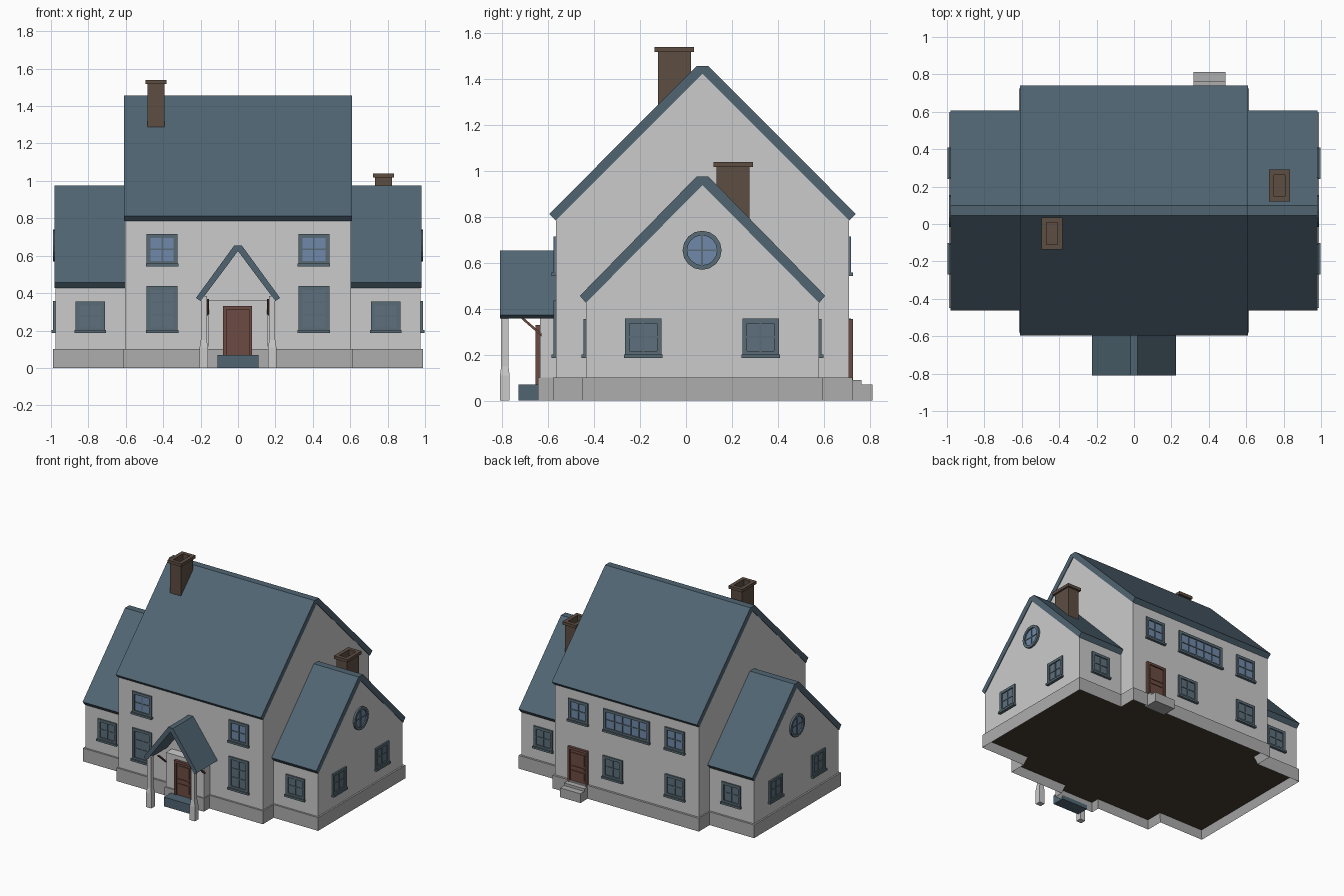
import bpy, bmesh, math
from mathutils import Matrix, Vector

if "Cube" in bpy.data.objects:
    bpy.data.objects.remove(bpy.data.objects["Cube"])


def mat(name, r, g, b):
    m = bpy.data.materials.new(name)
    m.diffuse_color = (r, g, b, 1)
    m.use_nodes = True
    m.node_tree.nodes["Principled BSDF"].inputs["Base Color"].default_value = m.diffuse_color
    return m


ROOF = mat("roof_slate", .08, .13, .17)
FRAME = mat("window_frame", .10, .15, .18)
GLASS_UP = mat("upper_glass", .16, .25, .40)
GLASS_LOW = mat("lower_glass", .11, .16, .20)
BRICK = mat("chimney_brick", .11, .075, .055)
WOOD = mat("door_wood", .15, .07, .055)
STONE = mat("foundation_stone", .42, .42, .42)
FLOOR = mat("floor_boards", .06, .045, .03)


def finish(bm, name, mats=(), matrix=None):
    bmesh.ops.recalc_face_normals(bm, faces=bm.faces)
    if matrix:
        bm.transform(matrix)
    me = bpy.data.meshes.new(name)
    bm.to_mesh(me)
    bm.free()
    for m in mats:
        me.materials.append(m)
    ob = bpy.data.objects.new(name, me)
    bpy.context.collection.objects.link(ob)
    return ob


def box(bm, x0, x1, y0, y1, z0, z1, mi=0):
    c = Vector(((x0 + x1) / 2, (y0 + y1) / 2, (z0 + z1) / 2))
    m = Matrix.Translation(c) @ Matrix.Diagonal((x1 - x0, y1 - y0, z1 - z0, 1))
    for v in bmesh.ops.create_cube(bm, size=1, matrix=m)["verts"]:
        for f in v.link_faces:
            f.material_index = mi


def block(name, dims, *mats):
    bm = bmesh.new()
    box(bm, *dims)
    return finish(bm, name, mats)


def prism(name, pts, a, b, place, *mats):
    """Extrude a 2D profile from a to b; place(u, v, t) gives the 3D point."""
    bm = bmesh.new()
    lo, hi = ([bm.verts.new(place(u, v, t)) for u, v in pts] for t in (a, b))
    bm.faces.new(lo)
    bm.faces.new(hi)
    for i in range(len(pts)):
        j = (i + 1) % len(pts)
        bm.faces.new((lo[i], lo[j], hi[j], hi[i]))
    return finish(bm, name, mats)


def along_x(u, v, t):
    return (t, u, v)


def along_y(u, v, t):
    return (u, t, v)


def stack(name, cx, cy, rings, *mats):
    """Column of rectangular rings (half x, half y, z)."""
    bm = bmesh.new()
    loops = [[bm.verts.new((cx + sx * hx, cy + sy * hy, z))
              for sx, sy in ((-1, -1), (1, -1), (1, 1), (-1, 1))] for hx, hy, z in rings]
    for p, q in zip(loops, loops[1:]):
        for i in range(4):
            bm.faces.new((p[i], p[(i + 1) % 4], q[(i + 1) % 4], q[i]))
    bm.faces.new(loops[0])
    bm.faces.new(loops[-1])
    return finish(bm, name, mats)


def facing(x, y, z, deg):
    return Matrix.Translation((x, y, z)) @ Matrix.Rotation(math.radians(deg), 4, 'Z')


def window(name, x, y, z, w, h, cols, rows, deg, glass):
    """Local frame: outward is -y; z is the bottom of the sill."""
    bm = bmesh.new()
    a, b, t = w / 2 - .005, .010, .02
    box(bm, -a, a, -.002, .01, b, h, 1)
    box(bm, -a, -a + t, -.01, .01, b, h)
    box(bm, a - t, a, -.01, .01, b, h)
    box(bm, -a + t, a - t, -.01, .01, h - t, h)
    box(bm, -a + t, a - t, -.01, .01, b, b + t)
    for i in range(1, cols):
        c = -a + t + (2 * a - 2 * t) * i / cols
        box(bm, c - .004, c + .004, -.007, .01, b + t, h - t)
    for i in range(1, rows):
        c = b + t + (h - b - 2 * t) * i / rows
        box(bm, -a + t, a - t, -.006, .01, c - .004, c + .004)
    box(bm, -w / 2, w / 2, -.019, .01, 0, .015)
    finish(bm, name, (FRAME, glass), facing(x, y, z, deg))


def round_window(name, x, y, z, r, deg, n=16):
    bm = bmesh.new()
    prof = ((r, .01), (r, -.012), (r - .02, -.012), (r - .02, -.002))
    rings = [[bm.verts.new((q * math.cos(k * math.tau / n), d, q * math.sin(k * math.tau / n)))
              for k in range(n)] for q, d in prof]
    for p, q in zip(rings, rings[1:]):
        for i in range(n):
            bm.faces.new((p[i], p[(i + 1) % n], q[(i + 1) % n], q[i]))
    bm.faces.new(rings[-1]).material_index = 1
    e = r - .018
    box(bm, -.004, .004, -.007, .01, -e, e)
    box(bm, -e, e, -.006, .01, -.004, .004)
    finish(bm, name, (FRAME, GLASS_UP), facing(x, y, z, deg))


def door(name, x, y, z, deg, w=.155, h=.26):
    bm = bmesh.new()
    a, t = w / 2, .018
    box(bm, -a, a, -.006, .02, 0, h)
    box(bm, -a, -a + t, -.016, .02, 0, h)
    box(bm, a - t, a, -.016, .02, 0, h)
    box(bm, -a + t, a - t, -.016, .02, h - t, h)
    for z0, z1 in ((.03, .09), (.105, .125), (.14, .225)):
        box(bm, -a + .03, a - .03, -.011, 0, z0, z1)
    finish(bm, name, (WOOD,), facing(x, y, z, deg))


# Foundation: stepped outline with a recessed underside
half = [(.165, -.645), (.165, -.58), (.615, -.58), (.615, -.45), (.988, -.45),
        (.988, .595), (.615, .595), (.615, .725)]
outline = half + [(-x, y) for x, y in reversed(half)]
bm = bmesh.new()
base = bm.faces.new([bm.verts.new((x, y, 0)) for x, y in outline])
top = [v for v in bmesh.ops.extrude_face_region(bm, geom=[base], use_keep_orig=True)["geom"]
       if isinstance(v, bmesh.types.BMVert)]
bmesh.ops.translate(bm, verts=top, vec=(0, 0, .1))
bmesh.ops.recalc_face_normals(bm, faces=bm.faces)
base = next(f for f in bm.faces if all(v.co.z < .01 for v in f.verts))
bmesh.ops.inset_region(bm, faces=[base], thickness=.02, use_even_offset=True)
bmesh.ops.translate(bm, verts=base.verts, vec=(0, 0, .06))
base.material_index = 1
finish(bm, "foundation", (STONE, FLOOR))

# Main block and its roof
prism("main_walls", [(-.566, .09), (-.566, .79), (.072, 1.428), (.709, .79), (.709, .09)],
      -.605, .605, along_x)
prism("main_roof", [(-.596, .813), (.046, 1.457), (.098, 1.457), (.74, .813),
                    (.711, .785), (.072, 1.424), (-.568, .785)], -.61, .61, along_x, ROOF)

# Side wings with roofs and windows
for s, side in ((1, "right"), (-1, "left")):
    prism(side + "_wing_walls", [(-.436, .09), (-.436, .43), (.072, .943), (.58, .43), (.58, .09)],
          s * .59, s * .976, along_x)
    prism(side + "_wing_roof", [(-.462, .457), (.046, .976), (.098, .976), (.606, .457),
                                (.58, .426), (.072, .939), (-.436, .426)],
          s * .6, s * .981, along_x, ROOF)
    for y in (-.186, .325):
        window(side + "_gable_window", s * .978, y, .187, .168, .17, 2, 2, s * 90, GLASS_LOW)
    round_window(side + "_round_window", s * .978, .07, .655, .085, s * 90)
    window(side + "_wing_front_window", s * .789, -.436, .187, .168, .168, 2, 2, 0, GLASS_LOW)
    window(side + "_wing_back_window", s * .789, .58, .187, .168, .168, 2, 2, 180, GLASS_LOW)
    window(side + "_front_lower_window", s * .406, -.566, .187, .174, .25, 2, 3, 0, GLASS_LOW)
    window(side + "_front_upper_window", s * .406, -.566, .543, .174, .172, 2, 2, 0, GLASS_UP)
    window(side + "_back_upper_window", s * .406, .709, .543, .174, .172, 2, 2, 180, GLASS_UP)

# Remaining back openings
window("back_wide_window", 0, .709, .543, .395, .172, 5, 2, 180, GLASS_UP)
window("back_middle_window", .115, .709, .187, .174, .172, 2, 2, 180, GLASS_LOW)
window("back_left_lower_window", -.406, .709, .187, .174, .172, 2, 2, 180, GLASS_LOW)
door("back_door", .404, .712, .09, 180, .165, .265)
block("back_step_upper", (.318, .488, .7, .765, 0, .09), STONE)
block("back_step_lower", (.318, .488, .7, .812, 0, .07), STONE)

# Chimneys with hollow caps
for name, x, y, z0, z1 in (("main_chimney", -.438, -.051, 1.2, 1.54),
                           ("wing_chimney", .778, .205, .7, 1.04)):
    stack(name, x, y, [(.045, .072, z0), (.045, .072, z1 - .022), (.057, .086, z1 - .022),
                       (.057, .086, z1), (.029, .058, z1), (.029, .058, z1 - .06)], BRICK)

# Entrance porch
block("entrance_walls", (-.16, .16, -.635, -.55, .09, .36))
door("front_door", -.002, -.64, .07, 0)
block("front_step", (-.11, .11, -.73, -.635, 0, .07), ROOF)
prism("porch_roof", [(-.225, .374), (-.02, .655), (.02, .655), (.225, .374),
                     (.2, .357), (0, .625), (-.2, .357)], -.81, -.56, along_y, ROOF)
for s, side in ((1, "right"), (-1, "left")):
    stack(side + "_porch_post", s * .183, -.789, [(.022, .021, 0), (.022, .021, .11),
          (.016, .016, .15), (.016, .016, .385)])
    prism(side + "_porch_brace", [(-.63, .28), (-.73, .368), (-.715, .368), (-.63, .294)],
          s * .155, s * .17, along_x, WOOD)
